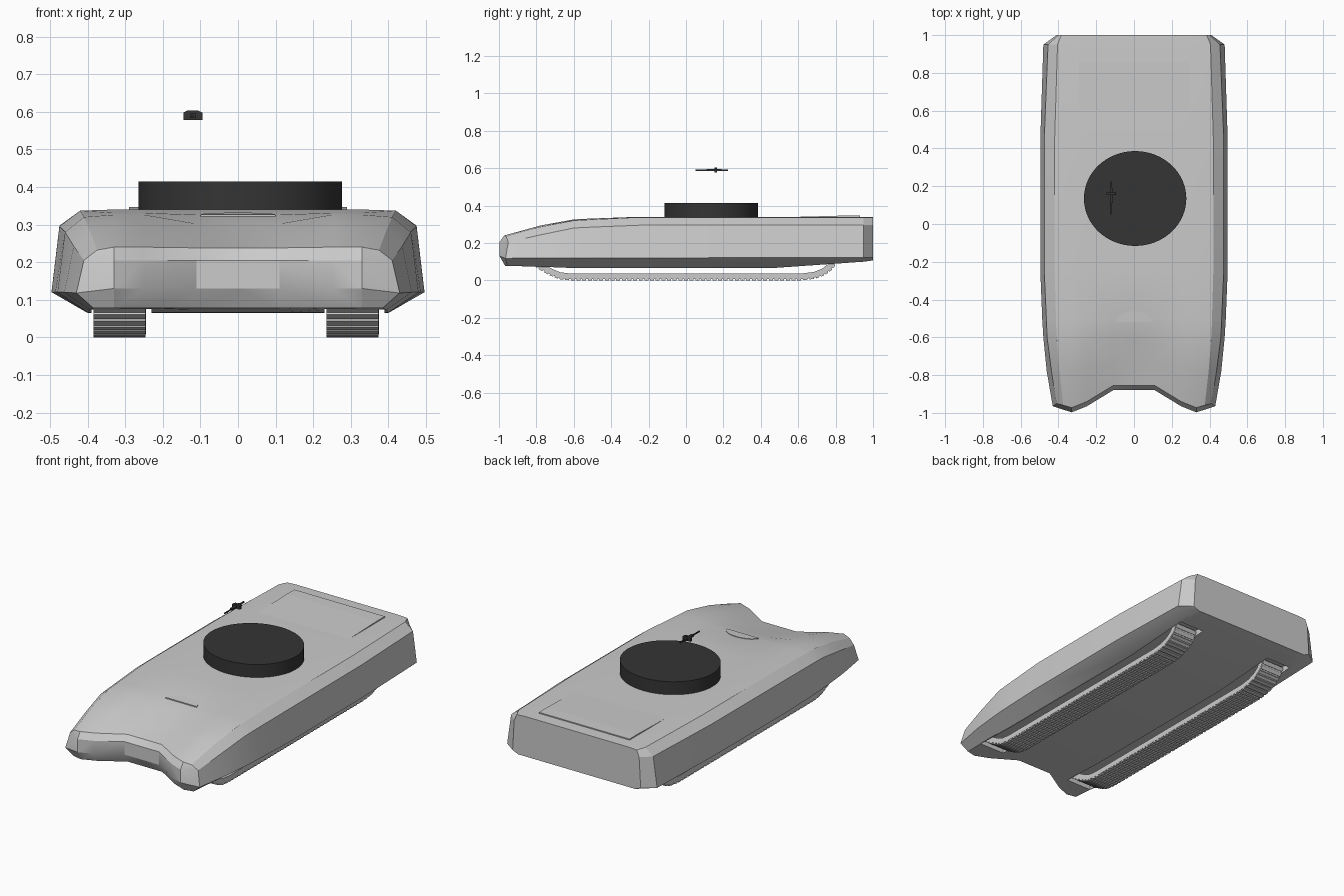
import bpy, bmesh, math
from mathutils import Vector

if "Cube" in bpy.data.objects:
    bpy.data.objects.remove(bpy.data.objects["Cube"])

dark = bpy.data.materials.new("dark")
dark.diffuse_color = (0.035, 0.035, 0.035, 1)
dark.use_nodes = True
dark.node_tree.nodes["Principled BSDF"].inputs["Base Color"].default_value = dark.diffuse_color


def finish(bm, name, mat=None, smooth=None):
    bmesh.ops.recalc_face_normals(bm, faces=bm.faces[:])
    me = bpy.data.meshes.new(name)
    bm.to_mesh(me)
    bm.free()
    ob = bpy.data.objects.new(name, me)
    bpy.context.collection.objects.link(ob)
    if mat:
        me.materials.append(mat)
    if smooth:
        shade(ob, smooth)
    return ob


def shade(ob, deg):
    bpy.ops.object.select_all(action='DESELECT')
    ob.select_set(True)
    bpy.context.view_layer.objects.active = ob
    bpy.ops.object.shade_smooth_by_angle(angle=math.radians(deg))


def add_box(bm, lo, hi):
    v = [bm.verts.new((x, y, z)) for z in (lo[2], hi[2])
         for x, y in ((lo[0], lo[1]), (hi[0], lo[1]), (hi[0], hi[1]), (lo[0], hi[1]))]
    for f in ((3, 2, 1, 0), (4, 5, 6, 7), (0, 1, 5, 4), (1, 2, 6, 5), (2, 3, 7, 6), (3, 0, 4, 7)):
        bm.faces.new([v[i] for i in f])


# Hull: half sections lofted from nose to tail, then mirrored
# y, x of deck edge / shoulder / lower side / bottom edge, z of deck centre / deck lobe / edge / shoulder / side / bottom
stations = [
    (-0.97, 0.375, 0.41, 0.43, 0.385, 0.238, 0.24, 0.232, 0.205, 0.118, 0.078),
    (-0.78, 0.395, 0.437, 0.462, 0.395, 0.268, 0.293, 0.285, 0.243, 0.12, 0.073),
    (-0.60, 0.41, 0.46, 0.48, 0.40, 0.302, 0.326, 0.32, 0.28, 0.12, 0.066),
    (-0.50, 0.413, 0.464, 0.486, 0.40, 0.326, 0.331, 0.325, 0.285, 0.12, 0.065),
    (-0.25, 0.42, 0.475, 0.496, 0.40, 0.34, 0.34, 0.337, 0.295, 0.12, 0.065),
    (0.45, 0.42, 0.475, 0.496, 0.40, 0.34, 0.34, 0.337, 0.297, 0.122, 0.065),
    (0.95, 0.405, 0.455, 0.48, 0.39, 0.34, 0.34, 0.337, 0.297, 0.122, 0.10),
    (1.00, 0.385, 0.40, 0.41, 0.375, 0.338, 0.338, 0.335, 0.297, 0.122, 0.107),
]
cols = (0, 0.11, 0.25, 0.33)
nose_y = (-0.88, -0.88, -0.965, -0.997, -0.985)
bm = bmesh.new()
rings = []
for k, (y, x4, x5, x6, x7, zc, zl, z4, z5, z6, zb) in enumerate(stations):
    pts = [(x, z) for x, z in zip(cols, (zc, zc, zl, zl))]
    pts += [(x4, z4), (x5, z5), (x6, z6), (x7, zb)] + [(x, zb) for x in reversed(cols)]
    ring = []
    for i, (x, z) in enumerate(pts):
        c = i if i < 4 else (4 if i < 8 else 11 - i)
        yy = y
        if k == 0:
            yy = nose_y[c] + (0.025 if i < 5 else 0.03 if i > 6 else 0.035 if i == 5 else 0.02)
        elif k == 1:
            yy += (0.05, 0.05, 0.02, 0, 0)[c]
        ring.append(bm.verts.new((x, yy, z)))
    rings.append(ring)
for a, b in zip(rings, rings[1:]):
    for i in range(11):
        bm.faces.new((a[i], a[i + 1], b[i + 1], b[i]))
# nose and tail faces, four rows tall
for k in (0, -1):
    r = rings[k]
    grid = []
    for c in range(4):
        ys = nose_y[c] if k == 0 else 1.0
        grid.append([r[c], bm.verts.new((cols[c], ys, 0.205 if k == 0 else 0.297)),
                     bm.verts.new((cols[c], ys, 0.13 if k == 0 else 0.122)), r[11 - c]])
    grid.append([r[4], r[5], r[6], r[7]])
    for g, h in zip(grid, grid[1:]):
        for j in range(3):
            bm.faces.new((g[j], h[j], h[j + 1], g[j + 1]))
bmesh.ops.mirror(bm, geom=bm.verts[:] + bm.edges[:] + bm.faces[:], axis='X', merge_dist=0.0005)
hull = finish(bm, "hull")

# Track wells cut into the underside
bm = bmesh.new()
for cx in (-0.31, 0.31):
    add_box(bm, (cx - 0.08, -0.84, 0.0), (cx + 0.08, 0.86, 0.125))
cutter = finish(bm, "track_well_cutter")
cutter.hide_render = True
mod = hull.modifiers.new("wells", 'BOOLEAN')
mod.operation = 'DIFFERENCE'
mod.solver = 'EXACT'
mod.object = cutter
bpy.context.view_layer.objects.active = hull
bpy.ops.object.modifier_apply(modifier="wells")
bpy.data.objects.remove(cutter)
shade(hull, 28)

# Tracks: a belt curving up at both ends, with raised pads
path = [Vector((0, y, z)) for y, z in (
    (-0.85, 0.115), (-0.79, 0.07), (-0.73, 0.035), (-0.68, 0.014), (-0.62, 0.007), (0.62, 0.007),
    (0.69, 0.016), (0.74, 0.035), (0.78, 0.065), (0.81, 0.115))]


def normal(d):
    return Vector((0, -d.z, d.y)).normalized()


for name, cx in (("track_left", -0.315), ("track_right", 0.305)):
    bm = bmesh.new()
    rows = []
    for i, p in enumerate(path):
        n = normal(path[min(i + 1, len(path) - 1)] - path[max(i - 1, 0)])
        q = p + n * 0.03
        rows.append([bm.verts.new((cx + s * 0.07, v.y, v.z)) for v, s in ((p, -1), (p, 1), (q, 1), (q, -1))])
    for a, b in zip(rows, rows[1:]):
        for j in range(4):
            bm.faces.new((a[j], a[(j + 1) % 4], b[(j + 1) % 4], b[j]))
    bm.faces.new(rows[0])
    bm.faces.new(rows[-1])
    for a, b in zip(path, path[1:]):
        d, n = b - a, normal(b - a)
        count = max(1, round(d.length / 0.03))
        for k in range(count):
            p, q = a + d * ((k + 0.15) / count), a + d * ((k + 0.85) / count)
            lo = [bm.verts.new((cx + s * 0.069, v.y, v.z)) for v, s in ((p, -1), (p, 1), (q, 1), (q, -1))]
            hi = [bm.verts.new(v.co - n * 0.007) for v in lo]
            bm.faces.new(hi)
            for j in range(4):
                bm.faces.new((lo[j], lo[(j + 1) % 4], hi[(j + 1) % 4], hi[j]))
    finish(bm, name)

# Rear deck panel: a thin wedge rising to the back
bm = bmesh.new()
v = [bm.verts.new(p) for p in ((-0.29, 0.53, 0.338), (0.29, 0.53, 0.338), (0.29, 0.86, 0.347), (-0.29, 0.86, 0.347),
                               (0.29, 0.93, 0.346), (-0.29, 0.93, 0.346), (0.29, 0.93, 0.335), (-0.29, 0.93, 0.335))]
for f in ((0, 1, 2, 3), (3, 2, 4, 5), (5, 4, 6, 7), (7, 6, 1, 0), (1, 6, 4, 2), (0, 3, 5, 7)):
    bm.faces.new([v[i] for i in f])
finish(bm, "rear_deck_panel")

# Front hatch lip: half-round raised flap behind the nose dip
bm = bmesh.new()
arc = [(0.1 * math.cos(t), -0.52 + 0.06 * math.sin(t)) for t in (math.pi * i / 10 for i in range(11))]
top = [bm.verts.new((x, y, 0.327 + 0.08 * (y + 0.52))) for x, y in arc]
low = [bm.verts.new((x, y, 0.315)) for x, y in arc]
bm.faces.new(top)
bm.faces.new(low)
for i in range(11):
    j = (i + 1) % 11
    bm.faces.new((top[i], top[j], low[j], low[i]))
finish(bm, "hatch_lip")

# Turret ring: slightly oval drum
bpy.ops.mesh.primitive_cylinder_add(vertices=64, radius=1, depth=1, location=(0.006, 0.135, 0.375))
drum = bpy.context.object
drum.name = "turret_ring"
drum.scale = (0.271, 0.251, 0.08)
bpy.ops.object.transform_apply(location=False, rotation=False, scale=True)
drum.data.materials.append(dark)
shade(drum, 30)

# Small floating mount: thin barrel with a chamfered crosspiece
bm = bmesh.new()
add_box(bm, (-0.124, 0.05, 0.586), (-0.118, 0.12, 0.592))
add_box(bm, (-0.128, 0.11, 0.584), (-0.112, 0.19, 0.595))
add_box(bm, (-0.124, 0.19, 0.586), (-0.116, 0.225, 0.593))
outline = ((-0.025, 0.578), (0.025, 0.578), (0.025, 0.598), (0.013, 0.604), (-0.013, 0.604), (-0.025, 0.598))
a, b = [[bm.verts.new((x - 0.12, y, z)) for x, z in outline] for y in (0.153, 0.166)]
bm.faces.new(a)
bm.faces.new(b)
for i in range(6):
    j = (i + 1) % 6
    bm.faces.new((a[i], a[j], b[j], b[i]))
finish(bm, "small_gun", dark)
